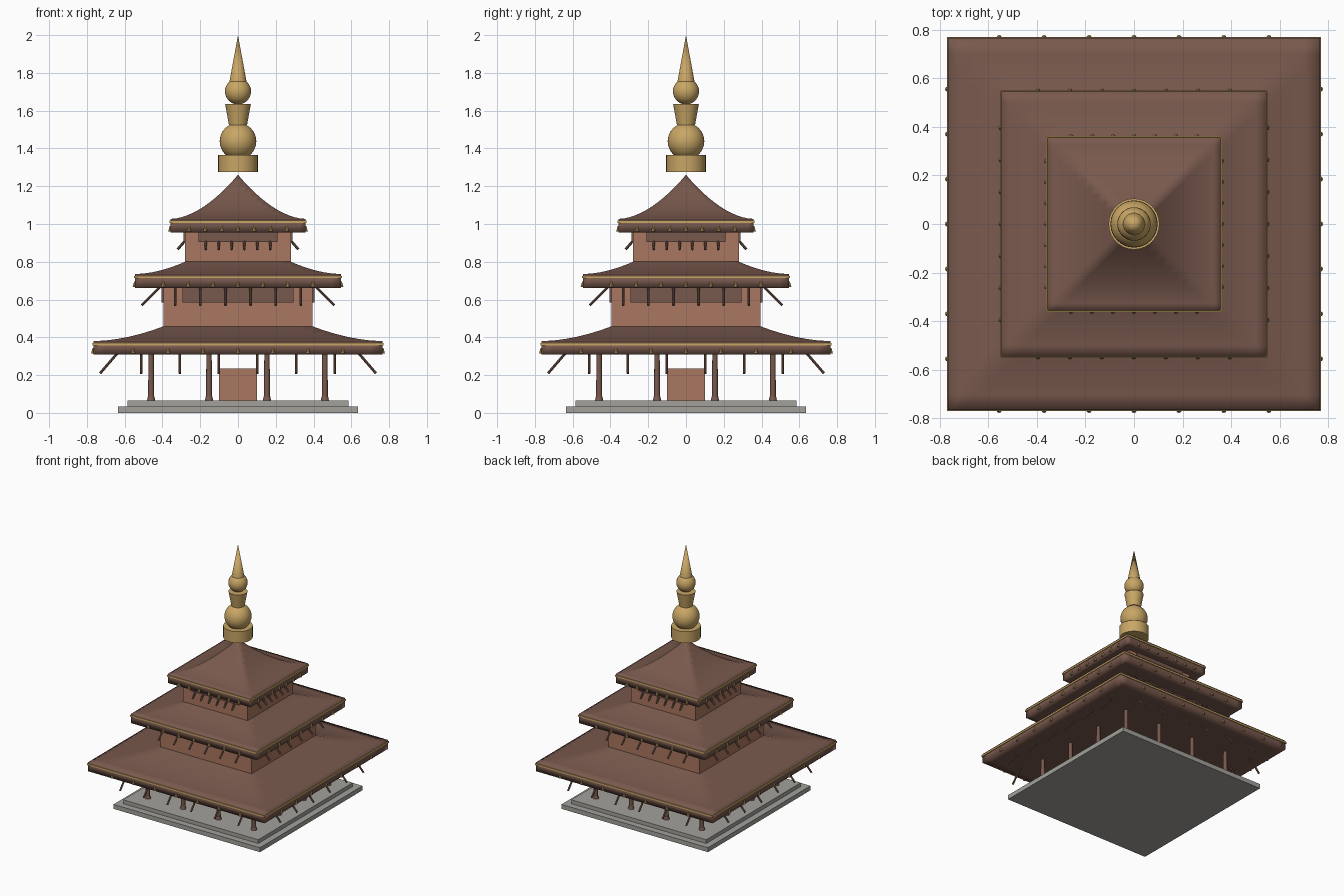
import bpy, bmesh, math
from mathutils import Matrix, Vector

cube = bpy.data.objects.get("Cube")
if cube:
    bpy.data.objects.remove(cube, do_unlink=True)


def material(name, *rgb):
    m = bpy.data.materials.new(name)
    m.use_nodes = True
    m.diffuse_color = (*rgb, 1)
    m.node_tree.nodes["Principled BSDF"].inputs["Base Color"].default_value = (*rgb, 1)
    return m


WOOD = material("brown wood", 0.19, 0.10, 0.075)
BRICK = material("terracotta brick", 0.40, 0.18, 0.115)
STONE = material("grey stone", 0.36, 0.355, 0.33)
GOLD = material("gold", 0.58, 0.38, 0.13)


def finish(name, bm, mat, angle=None):
    bmesh.ops.recalc_face_normals(bm, faces=bm.faces)
    mesh = bpy.data.meshes.new(name)
    bm.to_mesh(mesh)
    bm.free()
    mesh.materials.append(mat)
    ob = bpy.data.objects.new(name, mesh)
    bpy.context.collection.objects.link(ob)
    if angle:
        bpy.ops.object.select_all(action='DESELECT')
        ob.select_set(True)
        bpy.context.view_layer.objects.active = ob
        bpy.ops.object.shade_smooth_by_angle(angle=math.radians(angle))
    return ob


def add_box(bm, lo, hi):
    lo, hi = Vector(lo), Vector(hi)
    size = Matrix.Diagonal((*(hi - lo), 1))
    bmesh.ops.create_cube(bm, size=1, matrix=Matrix.Translation((lo + hi) / 2) @ size)


def add_rod(bm, a, b, r1, r2, sides=10):
    a, b = Vector(a), Vector(b)
    turn = (b - a).to_track_quat('Z', 'Y').to_matrix().to_4x4()
    bmesh.ops.create_cone(bm, cap_ends=True, segments=sides, radius1=r1, radius2=r2,
                          depth=(b - a).length, matrix=Matrix.Translation((a + b) / 2) @ turn)


def four_sides(bm):
    # Repeat the front geometry on the other three sides
    source = bm.verts[:] + bm.edges[:] + bm.faces[:]
    for k in range(1, 4):
        copy = bmesh.ops.duplicate(bm, geom=source)["geom"]
        verts = [g for g in copy if isinstance(g, bmesh.types.BMVert)]
        bmesh.ops.rotate(bm, verts=verts, cent=(0, 0, 0),
                         matrix=Matrix.Rotation(k * math.pi / 2, 3, 'Z'))


def block(name, half, z0, z1, mat):
    bm = bmesh.new()
    add_box(bm, (-half, -half, z0), (half, half, z1))
    return finish(name, bm, mat)


def roof(name, half, z0, eave, steep, limit):
    # Square sheet curved up to its middle, with a fascia and a closed underside
    bm = bmesh.new()
    bmesh.ops.create_grid(bm, x_segments=24, y_segments=24, size=half)
    rim = [e for e in bm.edges if e.is_boundary]
    for f in bm.faces[:]:
        ridge = [v for v in f.verts if abs(abs(v.co.x) - abs(v.co.y)) < 1e-4]
        if len(ridge) == 2:
            bmesh.ops.connect_verts(bm, verts=ridge)
    for v in bm.verts:
        run = half - max(abs(v.co.x), abs(v.co.y))
        v.co.z = min(eave + steep * max(run, 0) ** 1.8, limit)
    for shrink in (1, 0.92):
        new = bmesh.ops.extrude_edge_only(bm, edges=rim)["geom"]
        rim = [g for g in new if isinstance(g, bmesh.types.BMEdge) and g.is_boundary]
        for v in {v for e in rim for v in e.verts}:
            v.co = (v.co.x * shrink, v.co.y * shrink, z0)
    bmesh.ops.holes_fill(bm, edges=rim, sides=0)
    ob = finish(name, bm, WOOD)
    for p in ob.data.polygons:
        p.use_smooth = True


def struts(name, gap, inner, outer, top, bottom):
    # Six slanted rods under each eave
    bm = bmesh.new()
    for i in range(6):
        x = (i - 2.5) * gap
        add_rod(bm, (x, -inner, top), (x, -outer, bottom), 0.007, 0.007, 8)
    four_sides(bm)
    finish(name, bm, WOOD, 40)


def eave_gold(name, half, z0, eave):
    block(name + "_gold_trim", half + 0.005, eave - 0.022, eave - 0.009, GOLD)
    bm = bmesh.new()
    for i in range(-3, 4):
        x = i * half * 0.242
        add_rod(bm, (x, -half - 0.002, z0 + 0.004), (x, -half - 0.002, z0 + 0.034), 0.011, 0.003, 8)
    four_sides(bm)
    finish(name + "_gold_bells", bm, GOLD, 40)


def frieze(name, wall, width, z0, z1):
    bm = bmesh.new()
    add_box(bm, (-width, -wall - 0.009, z0), (width, -wall + 0.005, z1))
    four_sides(bm)
    finish(name, bm, WOOD)


# Stepped base and inner shrine
block("lower_plinth", 0.635, 0, 0.035, STONE)
block("upper_plinth", 0.585, 0.035, 0.065, STONE)
block("inner_shrine", 0.1, 0.065, 0.235, BRICK)

# Colonnade around the ground floor
columns, feet = bmesh.new(), bmesh.new()
for i in range(3):
    x = -0.46 + i * 0.3067
    add_rod(columns, (x, -0.46, 0.065), (x, -0.46, 0.32), 0.016, 0.014, 12)
    add_rod(feet, (x, -0.46, 0.065), (x, -0.46, 0.088), 0.022, 0.017, 12)
for name, bm in (("columns", columns), ("column_feet", feet)):
    four_sides(bm)
    finish(name, bm, WOOD, 40)

# Upper walls with timber friezes
block("middle_wall", 0.395, 0.42, 0.67, BRICK)
frieze("middle_frieze", 0.395, 0.295, 0.585, 0.67)
block("upper_wall", 0.28, 0.77, 0.965, BRICK)
frieze("upper_frieze", 0.28, 0.21, 0.905, 0.965)

# Three tiers of roof: half width, underside, eave, steepness, height limit
tiers = {"lower": (0.765, 0.31, 0.38, 0.467, 0.56),
         "middle": (0.545, 0.662, 0.735, 0.71, 0.88),
         "upper": (0.357, 0.955, 1.027, 1.49, 1.3)}
for name, (half, z0, eave, steep, limit) in tiers.items():
    roof(name + "_roof", half, z0, eave, steep, limit)
    eave_gold(name, half, z0, eave)
struts("lower_struts", 0.205, 0.635, 0.73, 0.32, 0.21)
struts("middle_struts", 0.133, 0.41, 0.51, 0.67, 0.57)
struts("upper_struts", 0.068, 0.235, 0.32, 0.965, 0.865)

# Golden spire
for name, z0, z1, r1, r2 in (("spire_drum", 1.275, 1.365, 0.105, 0.105),
                             ("spire_vase", 1.525, 1.635, 0.048, 0.068),
                             ("spire_tip", 1.755, 2.0, 0.045, 0)):
    bm = bmesh.new()
    add_rod(bm, (0, 0, z0), (0, 0, z1), r1, r2, 32)
    finish(name, bm, GOLD, 40)
for name, z, r in (("spire_large_ball", 1.438, 0.097), ("spire_small_ball", 1.702, 0.069)):
    bm = bmesh.new()
    bmesh.ops.create_uvsphere(bm, u_segments=32, v_segments=16, radius=r,
                              matrix=Matrix.Translation((0, 0, z)))
    finish(name, bm, GOLD, 40)
